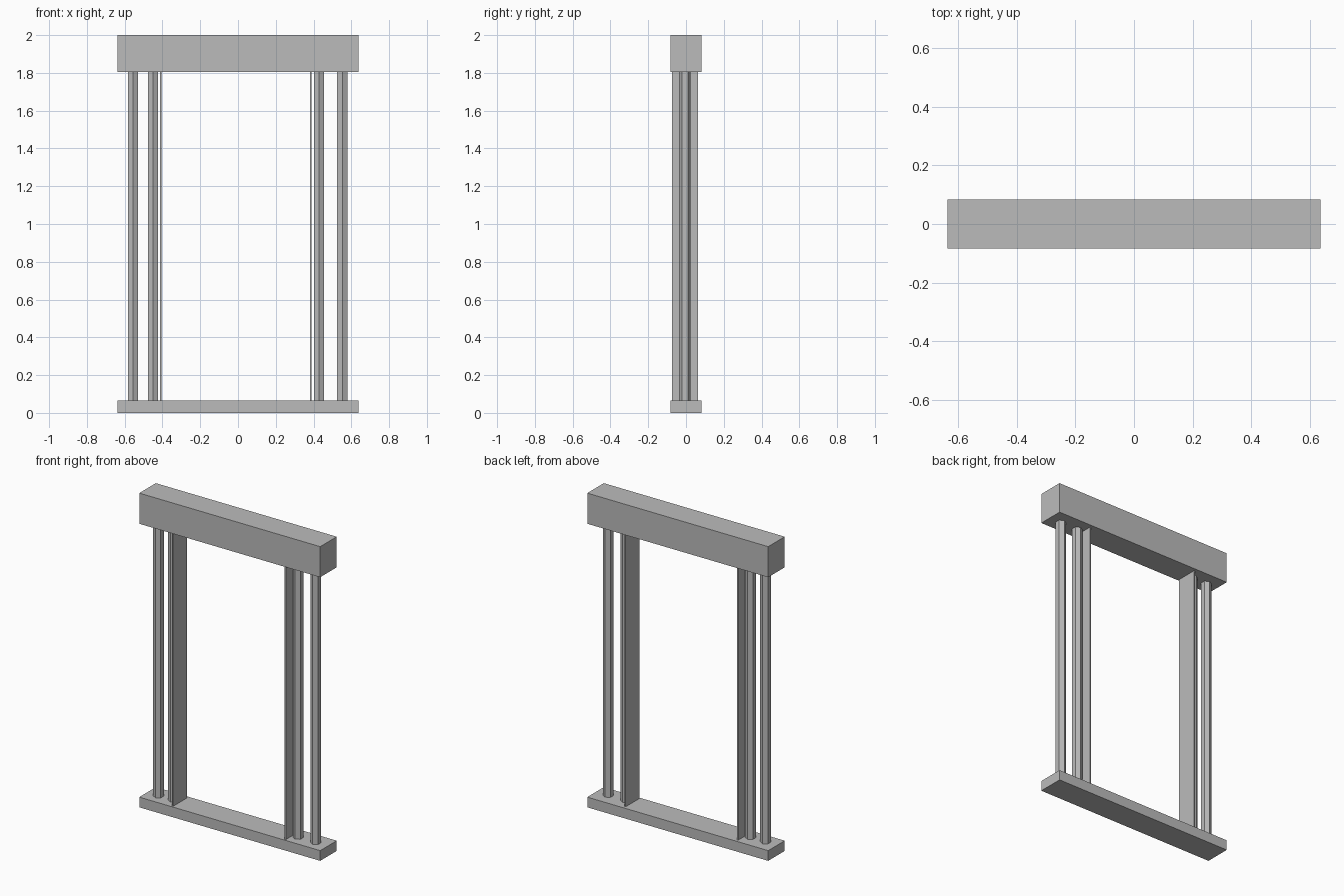
import bpy
import math

if "Cube" in bpy.data.objects:
    bpy.data.objects.remove(bpy.data.objects["Cube"], do_unlink=True)

grey = bpy.data.materials.new("plain grey")
grey.use_nodes = True
colour = (0.5, 0.5, 0.5, 1)
grey.diffuse_color = colour
grey.node_tree.nodes["Principled BSDF"].inputs["Base Color"].default_value = colour

BASE_TOP, BEAM_BOTTOM, HEIGHT = 0.065, 1.805, 2.0


def box(name, low, high):
    """Axis-aligned box between two corners."""
    bpy.ops.mesh.primitive_cube_add(size=1, location=[(a + b) / 2 for a, b in zip(low, high)])
    ob = bpy.context.object
    ob.name = name
    ob.scale = [b - a for a, b in zip(low, high)]
    bpy.ops.object.transform_apply(location=False, rotation=False, scale=True)
    ob.data.materials.append(grey)


def post(name, x):
    """Six-sided post with an edge facing the front."""
    bpy.ops.mesh.primitive_cylinder_add(
        vertices=6, radius=0.031, depth=BEAM_BOTTOM - BASE_TOP,
        location=(x, -0.006, (BASE_TOP + BEAM_BOTTOM) / 2))
    ob = bpy.context.object
    ob.name = name
    ob.data.materials.append(grey)


# Sill and top beam
box("base_sill", (-0.637, -0.083, 0), (0.637, 0.083, BASE_TOP))
box("top_beam", (-0.637, -0.083, BEAM_BOTTOM), (0.637, 0.083, HEIGHT))

# Pairs of posts on each side
for name, x in (("right_outer_post", -0.556), ("right_inner_post", -0.45),
                ("left_inner_post", 0.428), ("left_outer_post", 0.552)):
    post(name, x)

# Thin jamb panels lining the opening
for name, x in (("right_jamb_panel", -0.409), ("left_jamb_panel", 0.384)):
    box(name, (x - 0.004, -0.073, BASE_TOP), (x + 0.004, 0.064, BEAM_BOTTOM))
